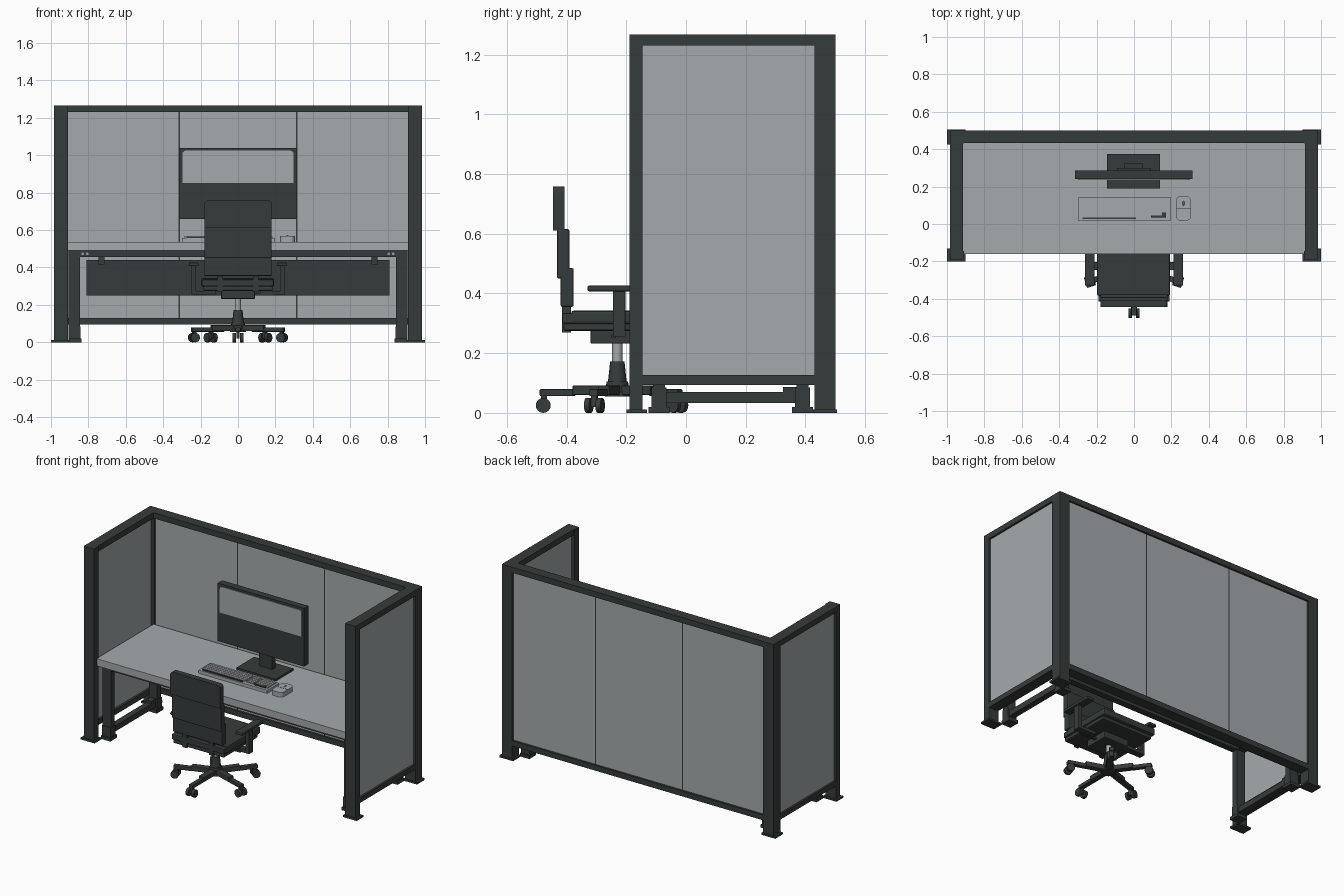
import bpy, bmesh, math
from mathutils import Matrix, Vector

if "Cube" in bpy.data.objects:
    bpy.data.objects.remove(bpy.data.objects["Cube"])


def material(name, rgb):
    m = bpy.data.materials.new(name)
    m.diffuse_color = (*rgb, 1)
    m.use_nodes = True
    m.node_tree.nodes["Principled BSDF"].inputs["Base Color"].default_value = m.diffuse_color
    return m


DARK = material("charcoal", (0.036, 0.045, 0.044))
GREY = material("light grey", (0.37, 0.40, 0.415))


def finish(name, bm, mat, smooth=False):
    bmesh.ops.recalc_face_normals(bm, faces=bm.faces)
    me = bpy.data.meshes.new(name)
    bm.to_mesh(me)
    bm.free()
    me.materials.append(mat)
    ob = bpy.data.objects.new(name, me)
    bpy.context.collection.objects.link(ob)
    if smooth:
        bpy.ops.object.select_all(action='DESELECT')
        ob.select_set(True)
        bpy.context.view_layer.objects.active = ob
        bpy.ops.object.shade_smooth_by_angle(angle=math.radians(35))
    return ob


def box(name, x, y, z, mat=DARK, bevel=0, matrix=None):
    """Box from (min, max) pairs on each axis."""
    bm = bmesh.new()
    bmesh.ops.create_cube(bm, size=1)
    for v in bm.verts:
        v.co = Vector([(a + b) / 2 + c * (b - a) for (a, b), c in zip((x, y, z), v.co)])
    if bevel:
        bmesh.ops.bevel(bm, geom=bm.edges[:], offset=bevel, segments=2, affect='EDGES', profile=0.5)
    if matrix:
        bm.transform(matrix)
    return finish(name, bm, mat)


def pair(name, x, y, z, mat=DARK, bevel=0):
    """Box and its mirror across x = 0."""
    box(name + "_right", x, y, z, mat, bevel)
    box(name + "_left", (-x[1], -x[0]), y, z, mat, bevel)


def cylinder(name, r1, r2, depth, matrix, mat=DARK, sides=20):
    bm = bmesh.new()
    bmesh.ops.create_cone(bm, cap_ends=True, segments=sides, radius1=r1, radius2=r2, depth=depth, matrix=matrix)
    return finish(name, bm, mat, True)


def rounded_prism(name, x, y, z, axis, r, mat, only_high=False):
    """Box whose edges along one axis are rounded (optionally only the upper ones)."""
    bm = bmesh.new()
    bmesh.ops.create_cube(bm, size=1)
    for v in bm.verts:
        v.co = Vector([(a + b) / 2 + c * (b - a) for (a, b), c in zip((x, y, z), v.co)])
    edges = [e for e in bm.edges
             if abs((e.verts[0].co - e.verts[1].co).normalized()[axis]) > 0.9
             and (not only_high or e.verts[0].co.z > sum(z) / 2)]
    bmesh.ops.bevel(bm, geom=edges, offset=r, segments=4, affect='EDGES', profile=0.5)
    return finish(name, bm, mat)


# Cubicle frame: posts, feet and rails
pair("back_post", (0.91, 0.985), (0.43, 0.50), (0, 1.267))
pair("front_post", (0.91, 0.985), (-0.19, -0.145), (0, 1.267))
pair("back_foot", (0.9, 1.0), (0.425, 0.505), (0, 0.012))
pair("front_foot", (0.9, 1.0), (-0.2, -0.13), (0, 0.012))
pair("side_top_rail", (0.915, 0.985), (-0.145, 0.43), (1.23, 1.267))
pair("side_bottom_rail", (0.915, 0.985), (-0.145, 0.43), (0.093, 0.127))
box("back_top_rail", (-0.91, 0.91), (0.432, 0.50), (1.23, 1.267))
box("back_bottom_rail", (-0.91, 0.91), (0.432, 0.50), (0.095, 0.13))

# Partition panels
pair("side_panel", (0.93, 0.972), (-0.145, 0.43), (0.127, 1.23), GREY)
for i, (a, b) in enumerate(((-0.91, -0.319), (-0.311, 0.311), (0.319, 0.91))):
    box(f"back_panel_{i}", (a, b), (0.445, 0.487), (0.13, 1.23), GREY)
pair("panel_divider", (0.311, 0.319), (0.444, 0.488), (0.13, 1.23))

# Desk: top, under frame, legs and modesty panel
box("desk_top", (-0.915, 0.915), (-0.16, 0.432), (0.49, 0.537), GREY)
for n, y in (("front", -0.11), ("back", 0.37)):
    box(f"desk_{n}_beam", (-0.905, 0.905), (y, y + 0.04), (0.455, 0.49))
    pair(f"desk_{n}_leg", (0.845, 0.905), (y, y + 0.04), (0.0, 0.455))
    pair(f"desk_{n}_leg_collar", (0.843, 0.907), (y - 0.005, y + 0.045), (0.02, 0.085))
    pair(f"desk_{n}_leg_foot", (0.838, 0.907), (y - 0.015, y + 0.055), (0, 0.02))
pair("desk_side_beam", (0.845, 0.905), (-0.07, 0.37), (0.455, 0.49))
pair("desk_low_bar", (0.855, 0.895), (-0.07, 0.37), (0.033, 0.07))
pair("desk_low_bar_bracket", (0.855, 0.895), (0.325, 0.37), (0.07, 0.087))
box("modesty_panel", (-0.81, 0.81), (0.325, 0.34), (0.25, 0.44))
pair("modesty_bracket", (0.715, 0.745), (0.31, 0.37), (0.415, 0.455))
for s in (-1, 1):
    for x in (0.805, 0.83):
        cylinder("beam_bolt", 0.007, 0.007, 0.006,
                 Matrix.Translation((s * x, -0.111, 0.473)) @ Matrix.Rotation(math.pi / 2, 4, 'X'), GREY, 10)

# Monitor
box("monitor_body", (-0.315, 0.312), (0.24, 0.285), (0.66, 1.04))
rounded_prism("screen_glare", (-0.297, 0.297), (0.235, 0.241), (0.853, 1.025), 1, 0.018, GREY, True)
box("monitor_mount", (-0.09, 0.09), (0.285, 0.3), (0.72, 0.9))
box("stand_neck", (-0.05, 0.045), (0.29, 0.325), (0.545, 0.86))
box("stand_base", (-0.145, 0.14), (0.19, 0.375), (0.537, 0.55))

# Keyboard with low key rows
box("keyboard_case", (-0.3, 0.198), (0.02, 0.143), (0.537, 0.558), GREY)
for row in range(5):
    y = 0.042 + row * 0.019
    for j, (a, b) in enumerate(((-0.288, 0.02), (0.032, 0.08), (0.092, 0.185))):
        box(f"key_row_{row}_{j}", (a, b), (y, y + 0.015), (0.558, 0.565), GREY)
box("space_row", (-0.275, 0.012), (0.027, 0.035), (0.558, 0.566))
box("arrow_keys", (0.092, 0.172), (0.036, 0.046), (0.558, 0.567))
box("enter_key", (0.15, 0.172), (0.046, 0.062), (0.558, 0.567))

# Mouse
rounded_prism("mouse_body", (0.224, 0.305), (0.018, 0.148), (0.537, 0.568), 2, 0.025, GREY)
box("mouse_wheel", (0.26, 0.269), (0.1, 0.122), (0.565, 0.573), GREY, 0.003)
box("mouse_seam", (0.226, 0.303), (0.08, 0.082), (0.567, 0.569))

# Chair seat and mechanism
CY = -0.23
box("seat_shell", (-0.185, 0.185), (-0.41, -0.06), (0.275, 0.3), DARK, 0.006)
box("seat_cushion", (-0.197, 0.193), (-0.385, -0.04), (0.297, 0.343), DARK, 0.01)
box("seat_mechanism", (-0.09, 0.09), (-0.32, -0.16), (0.232, 0.277), DARK, 0.004)
box("tilt_lever", (0.09, 0.19), (-0.25, -0.235), (0.25, 0.262))

# Chair backrest in three stepped cushions on two uprights
box("backrest_lower", (-0.18, 0.18), (-0.42, -0.376), (0.355, 0.485), DARK, 0.006)
box("backrest_middle", (-0.18, 0.18), (-0.432, -0.39), (0.45, 0.615), DARK, 0.006)
rounded_prism("backrest_upper", (-0.18, 0.18), (-0.445, -0.407), (0.61, 0.758), 1, 0.02, DARK, True)
pair("backrest_upright", (0.08, 0.11), (-0.415, -0.385), (0.27, 0.4))
box("backrest_crossbar", (-0.19, 0.19), (-0.415, -0.375), (0.3, 0.335), DARK, 0.005)

# Chair armrests
pair("arm_pad", (0.21, 0.263), (-0.33, -0.11), (0.407, 0.427), DARK, 0.006)
pair("arm_column", (0.225, 0.252), (-0.245, -0.203), (0.265, 0.41), DARK, 0.003)
pair("arm_bracket", (0.12, 0.252), (-0.245, -0.203), (0.255, 0.275))

# Chair column
cylinder("gas_lift", 0.017, 0.017, 0.08, Matrix.Translation((0, CY, 0.2)), GREY)
cylinder("lift_sleeve", 0.032, 0.024, 0.075, Matrix.Translation((0, CY, 0.135)))
cylinder("base_hub", 0.042, 0.036, 0.05, Matrix.Translation((0, CY, 0.08)))

# Five spokes with twin wheel casters
for i in range(5):
    turn = Matrix.Translation((0, CY, 0)) @ Matrix.Rotation(math.radians(-90 + 72 * i), 4, 'Z')
    box(f"base_spoke_inner_{i}", (0.02, 0.15), (-0.02, 0.02), (0.06, 0.092), DARK, 0.004, turn)
    box(f"base_spoke_outer_{i}", (0.14, 0.26), (-0.015, 0.015), (0.056, 0.08), DARK, 0.004, turn)
    box(f"caster_stem_{i}", (0.235, 0.255), (-0.009, 0.009), (0.02, 0.06), DARK, 0, turn)
    for s in (-1, 1):
        cylinder(f"caster_wheel_{i}", 0.025, 0.025, 0.018,
                 turn @ Matrix.Translation((0.248, s * 0.02, 0.025)) @ Matrix.Rotation(math.pi / 2, 4, 'X'),
                 DARK, 16)
